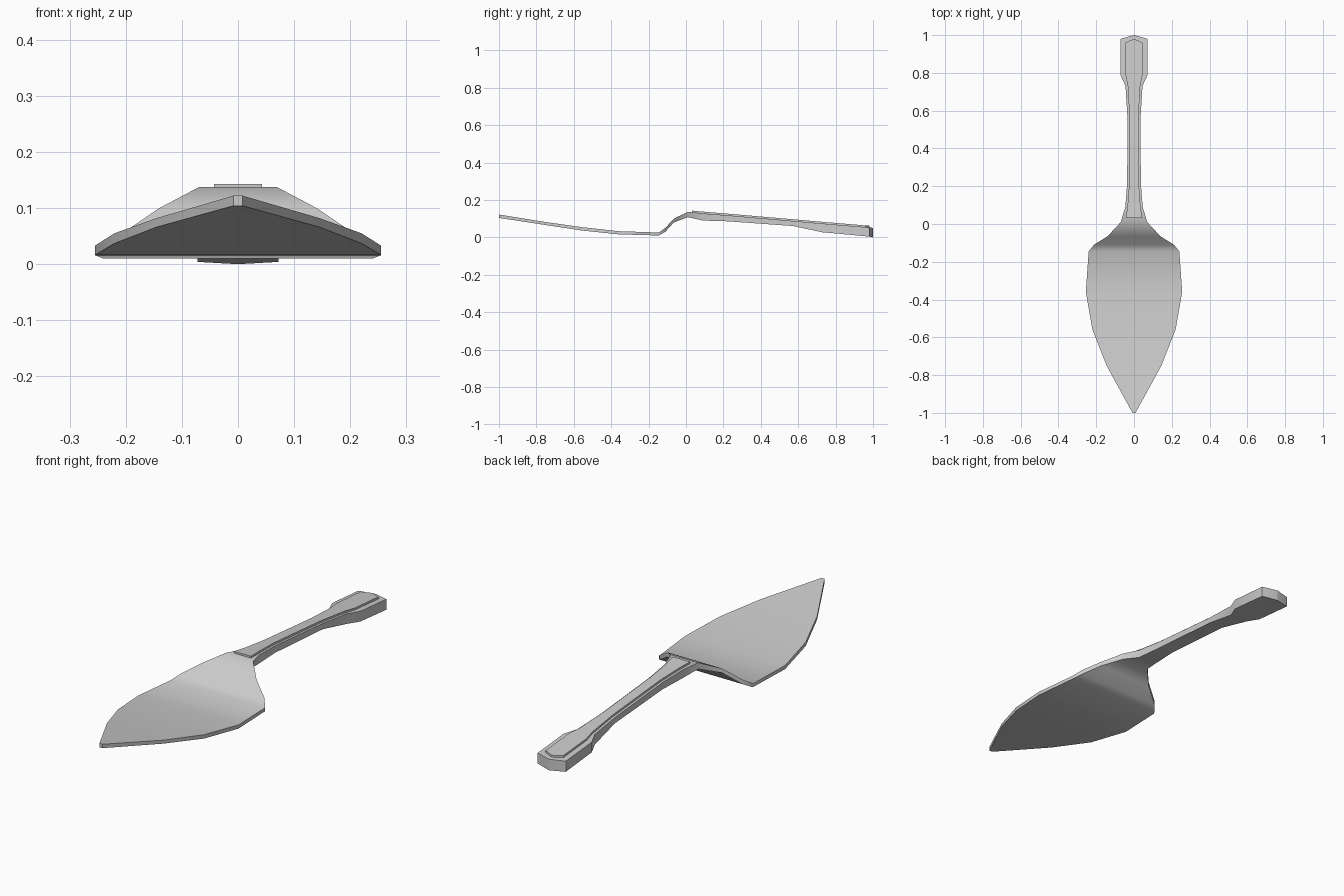
import bpy
import bmesh
from math import radians

cube = bpy.data.objects.get("Cube")
if cube:
    bpy.data.objects.remove(cube, do_unlink=True)

metal = bpy.data.materials.new("brushed_grey_metal")
metal.use_nodes = True
grey = (0.6, 0.6, 0.6, 1)
metal.diffuse_color = grey
metal.node_tree.nodes["Principled BSDF"].inputs["Base Color"].default_value = grey


def loft(name, stations, smooth_angle):
    """Skin rectangular sections given as (y, half width, top z, bottom z)."""
    bm = bmesh.new()
    rings = []
    for y, w, top, bottom in stations:
        corners = ((-w, bottom), (w, bottom), (w, top), (-w, top))
        rings.append([bm.verts.new((x, y, z)) for x, z in corners])
    for a, b in zip(rings, rings[1:]):
        for i in range(4):
            j = (i + 1) % 4
            bm.faces.new((a[i], a[j], b[j], b[i]))
    bm.faces.new(rings[0])
    bm.faces.new(rings[-1])
    bmesh.ops.recalc_face_normals(bm, faces=bm.faces)
    mesh = bpy.data.meshes.new(name)
    bm.to_mesh(mesh)
    bm.free()
    mesh.materials.append(metal)
    obj = bpy.data.objects.new(name, mesh)
    bpy.context.collection.objects.link(obj)
    bpy.ops.object.select_all(action='DESELECT')
    obj.select_set(True)
    bpy.context.view_layer.objects.active = obj
    bpy.ops.object.shade_smooth_by_angle(angle=radians(smooth_angle))
    return obj


# Leaf-shaped blade, cranked neck and flared handle in one piece
loft("blade_and_handle", [
    (-1.0, 0.008, 0.122, 0.104),
    (-0.75, 0.145, 0.082, 0.066),
    (-0.56, 0.22, 0.055, 0.037),
    (-0.36, 0.255, 0.033, 0.016),
    (-0.145, 0.24, 0.026, 0.010),
    (-0.11, 0.212, 0.051, 0.030),
    (-0.065, 0.14, 0.100, 0.080),
    (0.01, 0.07, 0.137, 0.108),
    (0.09, 0.046, 0.128, 0.090),
    (0.22, 0.036, 0.118, 0.086),
    (0.57, 0.035, 0.088, 0.061),
    (0.73, 0.045, 0.074, 0.027),
    (0.79, 0.072, 0.069, 0.022),
    (0.98, 0.072, 0.053, 0.004),
    (1.0, 0.002, 0.051, 0.0),
], 42)

# Raised panel following the handle outline
loft("handle_panel", [
    (0.033, 0.043, 0.143, 0.12),
    (0.10, 0.034, 0.137, 0.11),
    (0.22, 0.025, 0.127, 0.10),
    (0.57, 0.024, 0.097, 0.075),
    (0.73, 0.033, 0.083, 0.06),
    (0.79, 0.045, 0.078, 0.055),
    (0.96, 0.045, 0.064, 0.04),
    (0.98, 0.002, 0.062, 0.04),
], 30)
